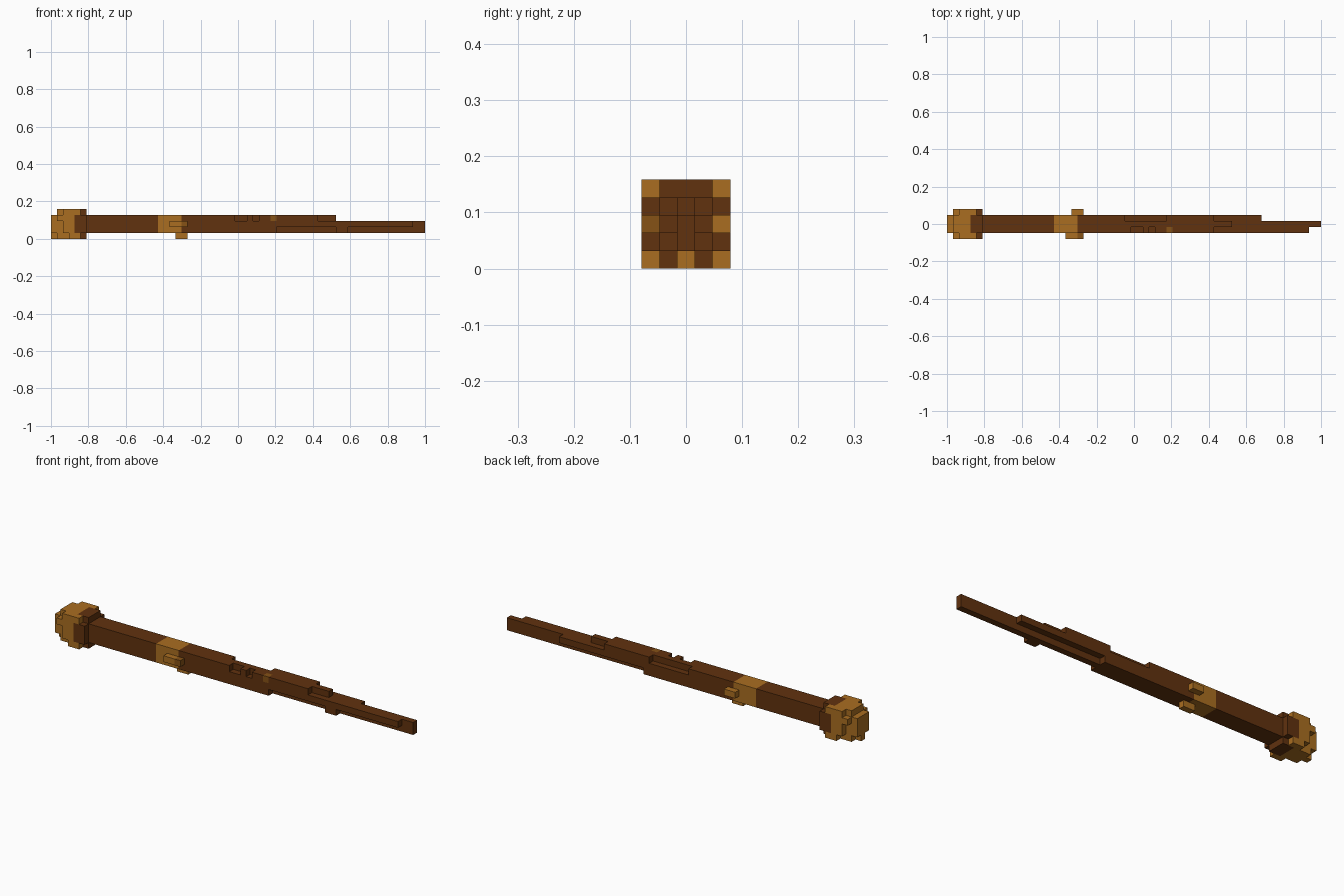
import bpy, bmesh

if "Cube" in bpy.data.objects:
    bpy.data.objects.remove(bpy.data.objects["Cube"], do_unlink=True)

V = 2 / 63  # one block; the grid is 63 x 5 x 5 blocks


def material(name, rgb):
    m = bpy.data.materials.new(name)
    m.use_nodes = True
    m.diffuse_color = (*rgb, 1)
    bsdf = m.node_tree.nodes["Principled BSDF"]
    bsdf.inputs["Base Color"].default_value = (*rgb, 1)
    bsdf.inputs["Roughness"].default_value = 0.8
    return m


DARK, TAN, MID = 0, 1, 2
MATERIALS = [material("dark wood", (0.120, 0.032, 0.0045)),
             material("golden wood", (0.40, 0.155, 0.015)),
             material("amber wood", (0.24, 0.085, 0.008))]

cells = {}  # (x, y, z) -> (part, colour)


def fill(part, colour, xs, ys, zs):
    for x in range(*xs):
        for y in range(*ys):
            for z in range(*zs):
                cells[x, y, z] = (part, colour)


def carve(xs, ys, zs):
    for x in range(*xs):
        for y in range(*ys):
            for z in range(*zs):
                cells.pop((x, y, z), None)


# Pommel: wide block with a rounded, chipped end
fill("pommel", TAN, (0, 1), (1, 4), (1, 4))
fill("pommel", TAN, (0, 1), (2, 3), (0, 1))
fill("pommel", TAN, (1, 5), (0, 5), (0, 5))
for y in (0, 4):
    carve((1, 2), (y, y + 1), (0, 3))
    carve((1, 2), (y, y + 1), (4, 5))
    carve((2, 3), (y, y + 1), (0, 1))

# Collar: dark ring without corners, darkening the pommel beside it
fill("collar", DARK, (5, 6), (0, 5), (0, 5))
for y in (0, 4):
    for z in (0, 4):
        carve((5, 6), (y, y + 1), (z, z + 1))
fill("pommel", DARK, (4, 5), (0, 5), (1, 4))
fill("pommel", DARK, (4, 5), (1, 4), (0, 5))

# Shaft: three blocks square, whittled down towards the tip
fill("shaft", DARK, (6, 63), (1, 4), (1, 4))
carve((31, 33), (1, 2), (3, 4))    # front top nicks
carve((34, 35), (1, 2), (3, 4))
carve((45, 63), (1, 2), (3, 4))
carve((30, 37), (3, 4), (3, 4))    # back top nick
carve((45, 63), (3, 4), (3, 4))
carve((48, 63), (2, 3), (3, 4))    # top of the tip
carve((38, 48), (1, 2), (1, 2))    # front lower groove
carve((50, 63), (1, 2), (1, 2))
carve((38, 63), (3, 4), (1, 2))    # back lower groove
carve((53, 63), (3, 4), (2, 3))
carve((61, 63), (1, 2), (2, 3))
fill("shaft", MID, (37, 38), (1, 2), (3, 4))  # small knot

# Golden band with three studs
fill("band", TAN, (18, 22), (1, 4), (1, 4))
for y, z in ((1, 2), (3, 2), (2, 1)):
    fill("band", TAN, (22, 23), (y, y + 1), (z, z + 1))
fill("front_stud", TAN, (20, 22), (0, 1), (2, 3))
fill("front_stud", MID, (22, 23), (0, 1), (2, 3))
fill("back_stud", TAN, (21, 23), (4, 5), (2, 3))
fill("bottom_stud", TAN, (21, 23), (2, 3), (0, 1))


def build(part):
    """Make the part's exposed block faces, then merge the flat areas."""
    bm = bmesh.new()
    verts = {}

    def vert(p):
        if p not in verts:
            verts[p] = bm.verts.new((p[0] * V - 1, (p[1] - 2.5) * V, p[2] * V))
        return verts[p]

    for cell, (name, colour) in cells.items():
        if name != part:
            continue
        for axis in range(3):
            u, w = (axis + 1) % 3, (axis + 2) % 3
            for side in (0, 1):
                near = list(cell)
                near[axis] += 2 * side - 1
                if tuple(near) in cells:
                    continue
                ring = []
                for du, dw in ((0, 0), (1, 0), (1, 1), (0, 1)):
                    p = list(cell)
                    p[axis] += side
                    p[u] += du
                    p[w] += dw
                    ring.append(vert(tuple(p)))
                face = bm.faces.new(ring if side else ring[::-1])
                face.material_index = colour
    bmesh.ops.dissolve_limit(bm, angle_limit=0.02, verts=bm.verts[:],
                             edges=bm.edges[:], delimit={'MATERIAL'})
    mesh = bpy.data.meshes.new(part)
    bm.to_mesh(mesh)
    bm.free()
    for m in MATERIALS:
        mesh.materials.append(m)
    bpy.context.collection.objects.link(bpy.data.objects.new(part, mesh))


for part in sorted({name for name, _ in cells.values()}):
    build(part)
